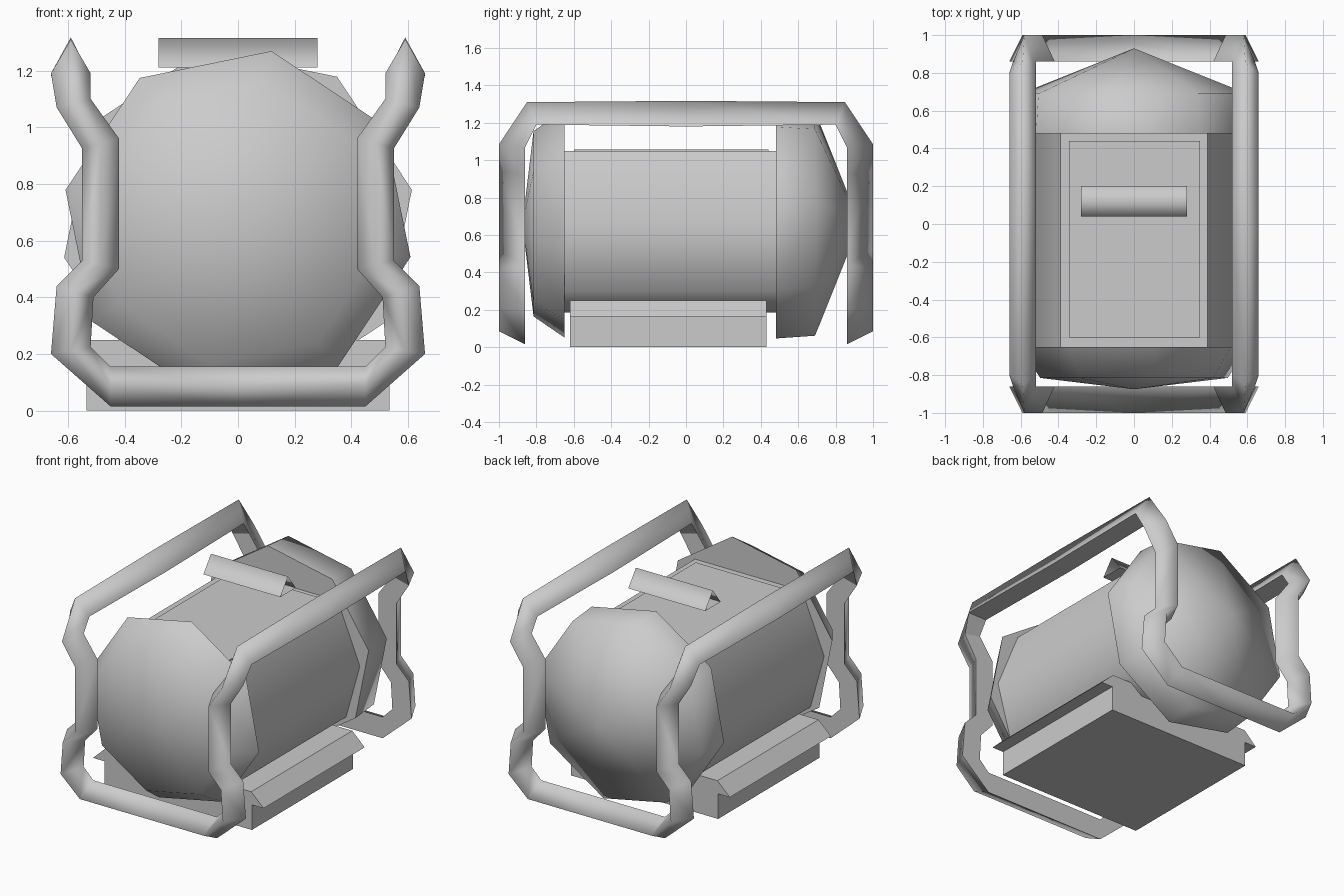
import bpy, bmesh
from math import cos, sin, radians
from mathutils import Vector

cube = bpy.data.objects.get("Cube")
if cube:
    bpy.data.objects.remove(cube, do_unlink=True)

grey = bpy.data.materials.new("grey_metal")
grey.use_nodes = True
COLOUR = (0.6, 0.6, 0.6, 1)
grey.diffuse_color = COLOUR
grey.node_tree.nodes["Principled BSDF"].inputs["Base Color"].default_value = COLOUR


def loft(name, rings, caps=(), smooth=True, flat_side=None):
    """Skin equal-length point rings; caps lists the ring ends to fill."""
    bm = bmesh.new()
    rows = [[bm.verts.new(p) for p in ring] for ring in rings]
    n = len(rows[0])
    for a, b in zip(rows, rows[1:]):
        for i in range(n):
            j = (i + 1) % n
            face = bm.faces.new((a[i], a[j], b[j], b[i]))
            face.smooth = smooth and i != flat_side
    for end in caps:
        bm.faces.new(rows[end])
    bmesh.ops.remove_doubles(bm, verts=bm.verts, dist=0.0005)
    bmesh.ops.recalc_face_normals(bm, faces=bm.faces)
    mesh = bpy.data.meshes.new(name)
    bm.to_mesh(mesh)
    bm.free()
    mesh.materials.append(grey)
    ob = bpy.data.objects.new(name, mesh)
    bpy.context.collection.objects.link(ob)
    return ob


def outward(ob, direction):
    """Make an open sheet face the given direction on average."""
    total = sum(p.normal.dot(direction(p.center)) * p.area for p in ob.data.polygons)
    if total < 0:
        ob.data.flip_normals()


CENTRE = Vector((0, 0, 0.66))


# End caps: octagonal drums closed by a shallow cone and a flat inner disc
def octagon(r, y, turn):
    angles = [radians(turn + 45 * k) for k in range(8)]
    return [(r * cos(a), y, CENTRE.z + r * sin(a)) for a in angles]


for name, turn, steps in (
        ("front_cap", 79, [(0.62, -0.65), (0.505, -0.815), (0, -0.875)]),
        ("back_cap", 56, [(0.625, 0.48), (0.61, 0.69), (0, 0.93)])):
    loft(name, [octagon(r, y, turn) for r, y in steps], caps=[0])

# Tank body with a flat top
half = [(0.39, 1.048), (0.55, 0.66), (0.45, 0.3), (0.3, 0.185)]
section = half + [(-x, z) for x, z in reversed(half)]
body = loft("tank_body", [[(x, y, z) for x, z in section] for y in (-0.65, 0.485)])
outward(body, lambda c: c - CENTRE)
bpy.context.view_layer.objects.active = body
body.select_set(True)
bpy.ops.object.shade_smooth_by_angle(angle=radians(55))
body.select_set(False)

# Thin panel on the flat top
panel = [(-0.345, -0.6), (0.35, -0.6), (0.35, 0.44), (-0.345, 0.44)]
loft("top_panel", [[(x, y, z) for x, y in panel] for z in (1.047, 1.056)],
     caps=[0, -1], smooth=False)

# Skid base with drooping side lips
half = [(0.535, 0), (0.535, 0.165), (0.62, 0.165), (0.53, 0.25)]
section = half + [(-x, z) for x, z in reversed(half)]
loft("skid_base", [[(x, y, z) for x, z in section] for y in (-0.62, 0.43)],
     caps=[0, -1], smooth=False)

# Three-sided handle above the tank, open at its ends
handle = loft("handle", [[(x, 0.04, 1.21), (x, 0.12, 1.315), (x, 0.2, 1.21)]
                         for x in (-0.28, 0.28)], flat_side=2)
outward(handle, lambda c: c - Vector((0, 0.12, 1.25)))

# Cage of three-sided rails: one quarter built, then mirrored
outer = [(0, 0.015), (0.45, 0.015), (0.66, 0.2), (0.64, 0.44),
         (0.55, 0.53), (0.55, 0.925), (0.64, 1.07)]
inner = [(0, 0.155), (0.45, 0.155), (0.52, 0.225), (0.51, 0.4),
         (0.42, 0.5), (0.42, 0.96), (0.52, 1.1)]
rings = [[(a, -0.86, b), ((a + c) / 2, -1, (b + d) / 2), (c, -0.86, d)]
         for (a, b), (c, d) in zip(outer, inner)]
for y_top, y_low, top, low in ((-0.85, -0.8, 1.31, 1.19), (0, 0, 1.317, 1.18)):
    rings.append([(0.66, y_low, low), (0.59, y_top, top), (0.52, y_low, low)])
cage = loft("cage_frame", rings, flat_side=2)
# Away from the middle of the tank the ridge faces dominate
outward(cage, lambda c: Vector((0, -1, 1)) if c.y < -0.88 or c.z > 1.2 else Vector())
mirror = cage.modifiers.new("Mirror", 'MIRROR')
mirror.use_axis = (True, True, False)
